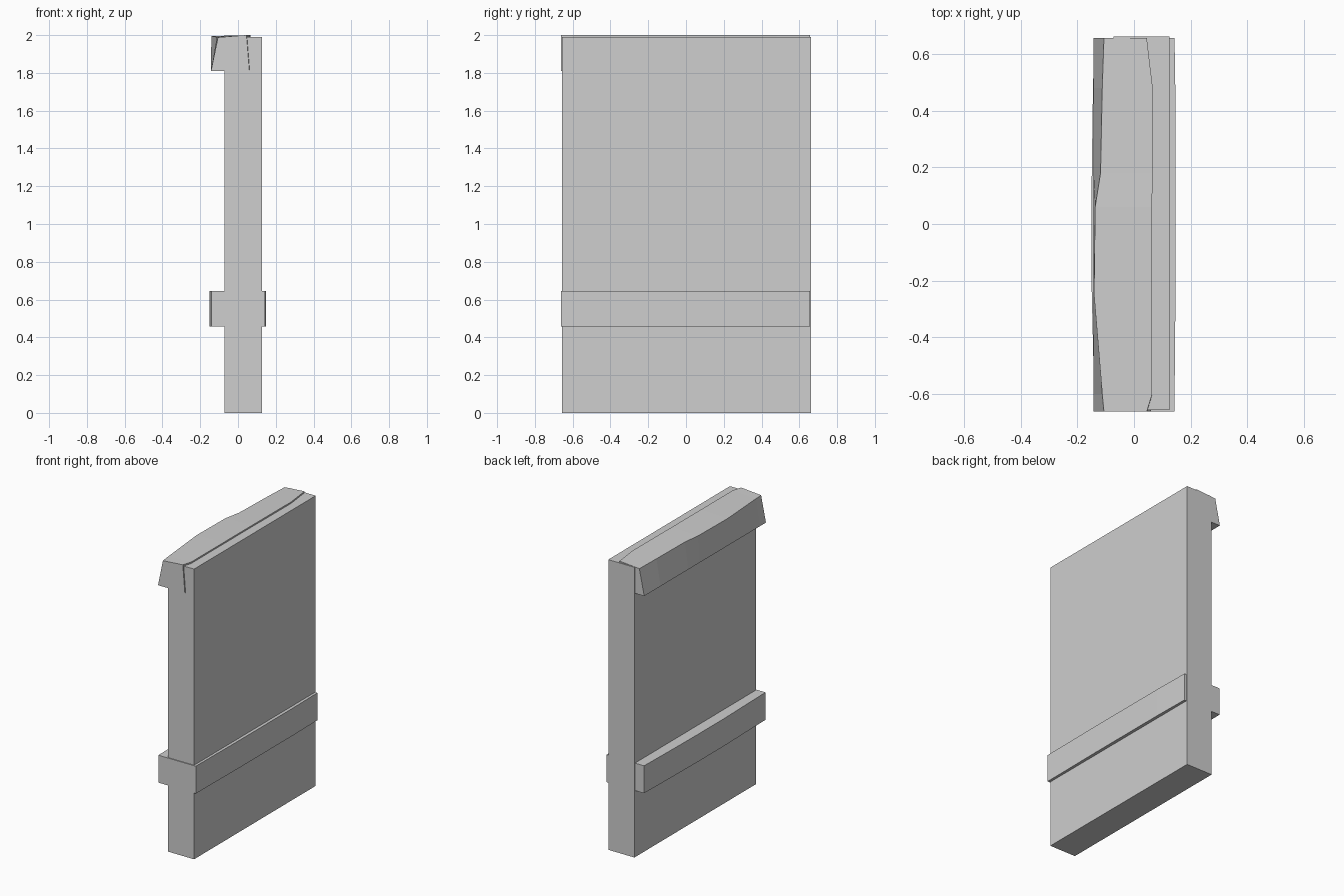
import bpy
import bmesh

cube = bpy.data.objects.get("Cube")
if cube:
    bpy.data.objects.remove(cube, do_unlink=True)

stone = bpy.data.materials.new("pale_grey")
stone.use_nodes = True
grey = (0.62, 0.62, 0.62, 1)
stone.diffuse_color = grey
stone.node_tree.nodes["Principled BSDF"].inputs["Base Color"].default_value = grey


def loft(name, sections):
    """Join four-cornered (x, z) sections along y into a closed beam."""
    bm = bmesh.new()
    rings = [[bm.verts.new((x, y, z)) for x, z in ring] for y, ring in sections]
    for a, b in zip(rings, rings[1:]):
        for i in range(4):
            j = (i + 1) % 4
            bm.faces.new((a[i], a[j], b[j], b[i]))
    bm.faces.new(rings[0])
    bm.faces.new(rings[-1])
    bmesh.ops.recalc_face_normals(bm, faces=bm.faces)
    mesh = bpy.data.meshes.new(name)
    bm.to_mesh(mesh)
    bm.free()
    mesh.materials.append(stone)
    obj = bpy.data.objects.new(name, mesh)
    bpy.context.collection.objects.link(obj)
    return obj


def box_ring(left, right, bottom, top):
    return [(left, bottom), (right, bottom), (right, top), (left, top)]


# Upright slab
slab = box_ring(-0.072, 0.126, 0, 1.99)
loft("slab", [(-0.656, slab), (0.662, slab)])

# Worn rail passing through the slab: y, left, right
rail = [(-0.662, -0.14, 0.143), (-0.5, -0.143, 0.144), (-0.2, -0.15, 0.147),
        (0.1, -0.15, 0.147), (0.4, -0.146, 0.147), (0.656, -0.141, 0.143)]
loft("rail", [(y, box_ring(l, r, 0.457, 0.645)) for y, l, r in rail])

# Chipped coping along the top: y, upper left, upper right, upper left height
coping = [(-0.662, -0.106, 0.045, 1.988), (-0.6, -0.112, 0.064, 1.99),
          (-0.25, -0.141, 0.064, 1.995), (0.06, -0.137, 0.064, 1.995),
          (0.18, -0.118, 0.065, 1.992), (0.48, -0.112, 0.066, 1.99),
          (0.657, -0.106, 0.045, 1.988)]
loft("coping", [(y, [(-0.143, 1.81), (0.06, 1.81), (r, 2.0), (l, z)])
                for y, l, r, z in coping])
